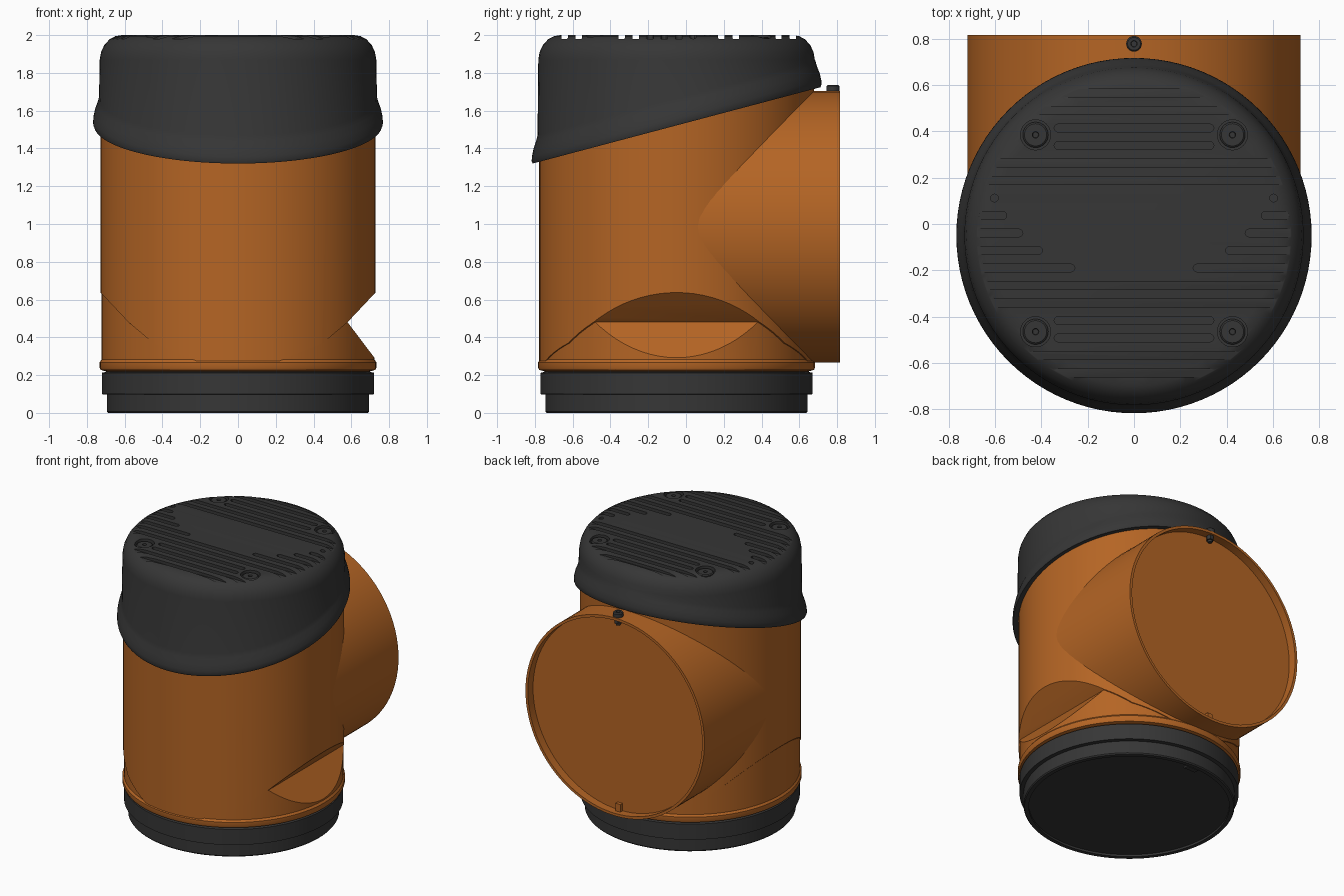
import bpy, bmesh, math
from mathutils import Matrix, Vector

if "Cube" in bpy.data.objects:
    bpy.data.objects.remove(bpy.data.objects["Cube"])

CY = -0.05       # y of the upright axis
SLOPE = 0.265    # tilt of the lid rim


def material(name, rgb, rough):
    m = bpy.data.materials.new(name)
    m.use_nodes = True
    m.diffuse_color = (*rgb, 1)
    node = next(n for n in m.node_tree.nodes if n.type == 'BSDF_PRINCIPLED')
    node.inputs["Base Color"].default_value = (*rgb, 1)
    node.inputs["Roughness"].default_value = rough
    return m


ORANGE = material("orange plastic", (0.46, 0.13, 0.018), 0.5)
BLACK = material("black plastic", (0.037, 0.037, 0.037), 0.6)


def finish(name, bm, mat):
    bmesh.ops.recalc_face_normals(bm, faces=bm.faces)
    mesh = bpy.data.meshes.new(name)
    bm.to_mesh(mesh)
    bm.free()
    obj = bpy.data.objects.new(name, mesh)
    bpy.context.collection.objects.link(obj)
    if mat:
        mesh.materials.append(mat)
    return obj


def add_lathe(bm, profile, centre=(0, 0, 0), n=96, turn=None):
    """Stack of rings (radius, height, tilt share), closed at both ends."""
    rings = []
    for r, z, *tilt in profile:
        k = tilt[0] if tilt else 0
        ring = []
        for i in range(n):
            a = math.tau * i / n
            p = Vector((r * math.cos(a), r * math.sin(a), z + k * SLOPE * r * math.sin(a)))
            if turn:
                p = turn @ p
            ring.append(bm.verts.new(p + Vector(centre)))
        rings.append(ring)
    for low, high in zip(rings, rings[1:]):
        for i in range(n):
            j = (i + 1) % n
            bm.faces.new((low[i], low[j], high[j], high[i]))
    bm.faces.new(rings[0][::-1])
    bm.faces.new(rings[-1])


def lathe(name, profile, centre, mat, n=96, turn=None):
    bm = bmesh.new()
    add_lathe(bm, profile, centre, n, turn)
    return finish(name, bm, mat)


def add_prism(bm, points, offset):
    """Extrude a flat outline by an offset."""
    face = bm.faces.new([bm.verts.new(p) for p in points])
    out = bmesh.ops.extrude_face_region(bm, geom=[face])
    moved = [g for g in out["geom"] if isinstance(g, bmesh.types.BMVert)]
    bmesh.ops.translate(bm, verts=moved, vec=offset)


def side_prism(name, outline, side):
    bm = bmesh.new()
    add_prism(bm, [(side * x, -1, z) for x, z in outline], (0, 2, 0))
    return finish(name, bm, None)


def box(name, size, centre, mat):
    bm = bmesh.new()
    bmesh.ops.create_cube(bm, size=1, matrix=Matrix.Translation(centre) @ Matrix.Diagonal((*size, 1)))
    return finish(name, bm, mat)


def cut(obj, cutter):
    mod = obj.modifiers.new("cut", 'BOOLEAN')
    mod.operation = 'DIFFERENCE'
    mod.solver = 'EXACT'
    mod.object = cutter
    cutter.hide_render = True
    bpy.context.view_layer.objects.active = obj
    bpy.ops.object.modifier_apply(modifier=mod.name)
    bpy.data.objects.remove(cutter)


axis = (0, CY, 0)

# Black socket at the foot
lathe("base_socket", [(0.66, 0.015), (0.66, 0), (0.688, 0), (0.694, 0.008), (0.694, 0.097),
                      (0.721, 0.099), (0.721, 0.212), (0.7, 0.217), (0.7, 0.24)], axis, BLACK)
box("base_clip", (0.09, 0.035, 0.02), (0, 0.585, 0.012), BLACK)

# Upright body, its lower sides cut away by curved shoulders
body = lathe("body", [(0.728, 0.255), (0.728, 1.72)], axis, ORANGE)
shoulder = [(0.1, 0.2), (0.22, 0.275), (0.45, 0.37), (0.58, 0.48), (0.74, 0.65), (0.9, 0.85), (0.9, 0.2)]
for side in (1, -1):
    cut(body, side_prism("shoulder_cutter", shoulder, side))

# Inner core with the bottom lip; the left side has a wedge recess
core = lathe("lower_core", [(0.7, 0.22), (0.728, 0.228), (0.733, 0.24), (0.733, 0.268),
                            (0.722, 0.282), (0.722, 0.72)], axis, ORANGE)
cut(core, side_prism("wedge_cutter", [(0.58, 0.48), (0.9, 0.9), (0.9, 0.275), (0.735, 0.275)], 1))

# Side pipe with a shallow recessed end
lathe("side_pipe", [(0.719, 0), (0.719, 0.815), (0.7, 0.815), (0.7, 0.755)],
      (0, 0, 0.985), ORANGE, turn=Matrix.Rotation(-math.pi / 2, 3, 'X'))
box("pipe_tab", (0.04, 0.03, 0.06), (0, 0.765, 0.31), ORANGE)

# Bolt through the pipe rim
lathe("pipe_bolt", [(0.015, 1.64), (0.015, 1.705), (0.034, 1.705), (0.034, 1.73),
                    (0.028, 1.737), (0.014, 1.737), (0.012, 1.725)], (0, 0.778, 0), BLACK, 24)
lathe("pipe_nut", [(0.026, 1.655), (0.026, 1.69)], (0, 0.778, 0), BLACK, 6)

# Lid with a tilted flared rim and rounded top edge
lid = lathe("lid", [(0.74, 1.53, 1), (0.762, 1.522, 1), (0.767, 1.535, 1), (0.766, 1.56, 1),
                    (0.757, 1.6, 1), (0.744, 1.635, 1), (0.736, 1.665, 1), (0.732, 1.87),
                    (0.725, 1.91), (0.708, 1.947), (0.68, 1.978), (0.65, 1.994), (0.615, 2.0)], axis, BLACK)


def add_slot(bm, x0, x1, y, half=0.017):
    points = []
    for x, start in ((x1 - half, -90), (x0 + half, 90)):
        for i in range(7):
            a = math.radians(start + 30 * i)
            points.append((x + half * math.cos(a), y + half * math.sin(a), 1.98))
    add_prism(bm, points, (0, 0, 0.1))


# Rows of grooves across the lid top, with a plain field in the middle
bm = bmesh.new()
inner_end = {6: 0.585, 7: 0.55, 8: 0.48, 9: 0.395, 10: 0.255}
outer_end = {6: 0.62, 7: 0.67}
for row in range(17):
    y = 0.565 - 0.0755 * row
    reach = math.sqrt(0.69 ** 2 - (y - CY) ** 2)
    if row in inner_end:
        far = outer_end.get(row, reach)
        add_slot(bm, inner_end[row], far, y)
        add_slot(bm, -far, -inner_end[row], y)
    else:
        if row in (2, 3, 13, 14):
            reach = 0.345
        add_slot(bm, -reach, reach, y)

# Screw wells, then the screws in them
screws = [(x, y, 0) for x in (-0.425, 0.425) for y in (0.385, -0.465)]
for spot in screws:
    add_lathe(bm, [(0.065, 1.965), (0.065, 2.1)], spot, 32)
cut(lid, finish("groove_cutter", bm, None))
for spot in screws:
    lathe("lid_screw", [(0.055, 1.96), (0.055, 1.984), (0.048, 1.99), (0.014, 1.99), (0.012, 1.975)],
          spot, BLACK, 32)

# Smooth round walls, crisp edges
for obj in bpy.data.objects:
    obj.select_set(obj.type == 'MESH')
bpy.context.view_layer.objects.active = lid
bpy.ops.object.shade_smooth_by_angle(angle=math.radians(30))
